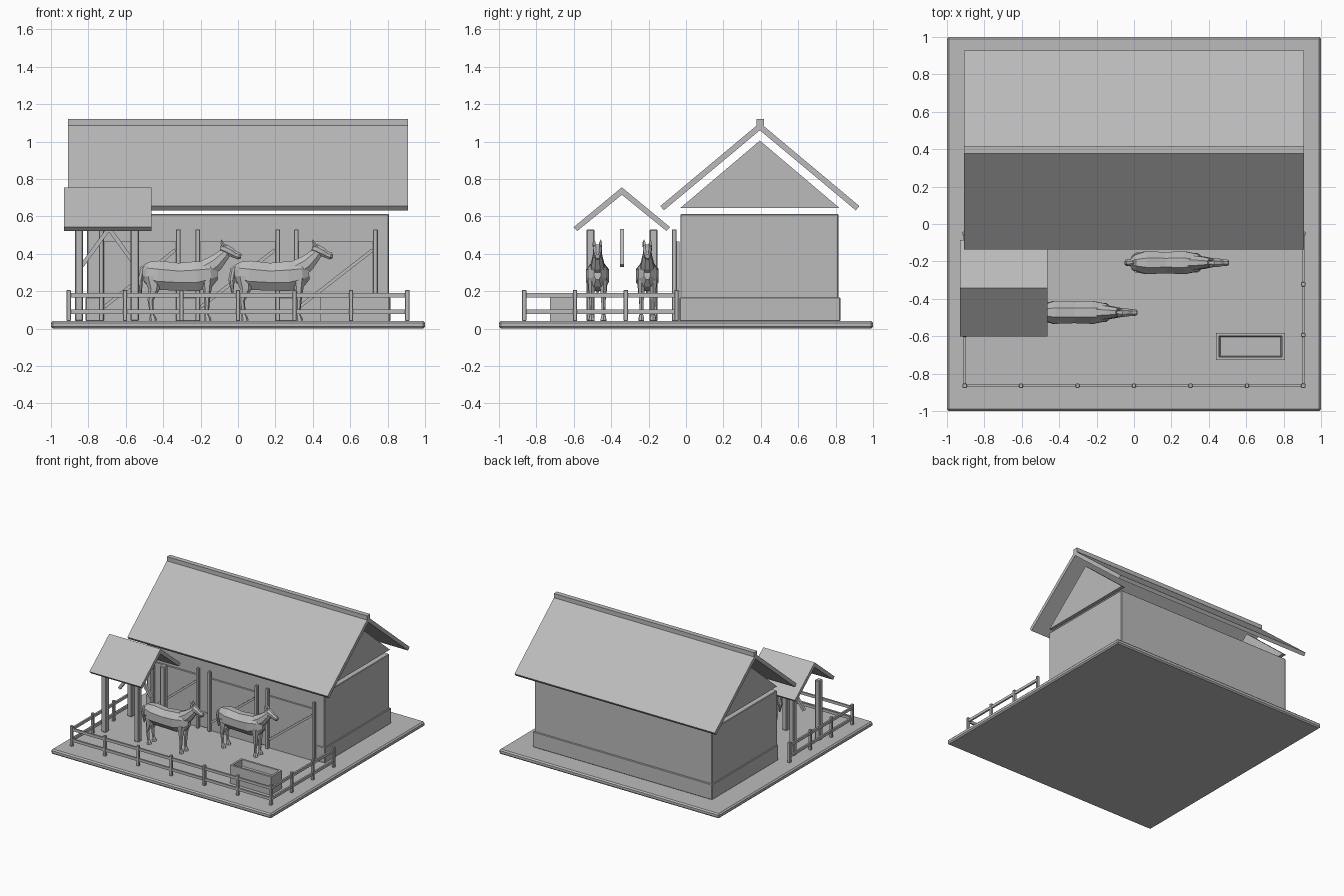
import bpy, bmesh, math
from mathutils import Vector

if "Cube" in bpy.data.objects:
    bpy.data.objects.remove(bpy.data.objects["Cube"])

grey = bpy.data.materials.new("plain_grey")
grey.diffuse_color = (0.5, 0.5, 0.5, 1)
grey.use_nodes = True
grey.node_tree.nodes["Principled BSDF"].inputs["Base Color"].default_value = grey.diffuse_color


def finish(name, bm):
    bmesh.ops.recalc_face_normals(bm, faces=bm.faces)
    me = bpy.data.meshes.new(name)
    bm.to_mesh(me)
    bm.free()
    ob = bpy.data.objects.new(name, me)
    me.materials.append(grey)
    bpy.context.collection.objects.link(ob)
    return ob


def box(name, x0, x1, y0, y1, z0, z1, bevel=0):
    bm = bmesh.new()
    bmesh.ops.create_cube(bm, size=1)
    for v in bm.verts:
        v.co = ((x0 + x1) / 2 + v.co.x * (x1 - x0),
                (y0 + y1) / 2 + v.co.y * (y1 - y0),
                (z0 + z1) / 2 + v.co.z * (z1 - z0))
    if bevel:
        bmesh.ops.bevel(bm, geom=bm.edges[:], offset=bevel, segments=1, affect='EDGES')
    return finish(name, bm)


def post(name, x, y, w, z1, z0=0.04):
    return box(name, x - w / 2, x + w / 2, y - w / 2, y + w / 2, z0, z1, w * 0.12)


def prism(name, profile, x0, x1):
    """Extrude a (y, z) profile along x."""
    bm = bmesh.new()
    f = bm.faces.new([bm.verts.new((x0, y, z)) for y, z in profile])
    r = bmesh.ops.extrude_face_region(bm, geom=[f])
    for v in r["geom"]:
        if isinstance(v, bmesh.types.BMVert):
            v.co.x = x1
    return finish(name, bm)


def brace(name, a, b, y, w):
    """Square bar between two (x, z) points at depth y."""
    d = Vector((b[0] - a[0], b[1] - a[1])).normalized() * w / 2
    bm = bmesh.new()
    rings = []
    for yy in (y - w / 2, y + w / 2):
        rings.append([bm.verts.new((p[0] + s * -d.y, yy, p[1] + s * d.x))
                      for p, s in ((a, 1), (a, -1), (b, -1), (b, 1))])
    bm.faces.new(rings[0])
    bm.faces.new(rings[1])
    for i in range(4):
        j = (i + 1) % 4
        bm.faces.new((rings[0][i], rings[0][j], rings[1][j], rings[1][i]))
    return finish(name, bm)


def loft(bm, rings, y=0, sides=8):
    """Skin over (x, z, half width, half depth) sections following a path in x-z."""
    loops = []
    for i, (x, z, ry, rt) in enumerate(rings):
        a, b = rings[max(i - 1, 0)], rings[min(i + 1, len(rings) - 1)]
        t = Vector((b[0] - a[0], b[1] - a[1])).normalized()
        loop = []
        for k in range(sides):
            ang = 2 * math.pi * (k + 0.5) / sides
            u = math.sin(ang) * rt
            loop.append(bm.verts.new((x - t.y * u, y + math.cos(ang) * ry, z + t.x * u)))
        loops.append(loop)
    for p, q in zip(loops, loops[1:]):
        for k in range(sides):
            j = (k + 1) % sides
            bm.faces.new((p[k], p[j], q[j], q[k]))
    bm.faces.new(loops[0])
    bm.faces.new(loops[-1])


# Ground slab
box("ground_slab", -1, 1, -1, 1, 0, 0.04, 0.01)

# Stable building
box("stable_walls", -0.807, 0.807, -0.03, 0.815, 0.04, 0.612, 0.004)
box("stable_plinth", -0.815, 0.815, -0.034, 0.825, 0.04, 0.167, 0.004)
for s in (-1, 1):
    prism("gable", [(-0.03, 0.645), (0.82, 0.645), (0.395, 1.005)], s * 0.777, s * 0.807)


def roof(name, y, x0, x1, top, inner, outer_eave, inner_eave):
    for s in (-1, 1):
        prism(name, [(y, top), (y + s * outer_eave[0], outer_eave[1]),
                     (y + s * inner_eave[0], inner_eave[1]), (y, inner)], x0, x1)


roof("stable_roof", 0.395, -0.91, 0.91, 1.1, 1.06, (0.532, 0.655), (0.513, 0.632))
box("ridge_cap", -0.91, 0.91, 0.376, 0.416, 1.085, 1.12)

# Stall doors with frames and braces
for x0, x1 in ((-0.73, -0.32), (-0.215, 0.212), (0.312, 0.735)):
    for x in (x0, x1):
        post("stall_post", x, -0.063, 0.025, 0.53)
    box("stall_door", x0, x1, -0.05, -0.035, 0.04, 0.465)
    brace("stall_brace", (x0 + 0.015, 0.115), (x1 - 0.015, 0.42), -0.058, 0.018)

# Open shelter
roof("shelter_roof", -0.343, -0.93, -0.463, 0.755, 0.715, (0.258, 0.542), (0.238, 0.522))
for x in (-0.85, -0.552):
    for y in (-0.511, -0.174):
        post("shelter_post", x, y, 0.043, 0.53)
brace("shelter_brace", (-0.835, 0.335), (-0.697, 0.525), -0.343, 0.022)
brace("shelter_brace", (-0.545, 0.335), (-0.683, 0.525), -0.343, 0.022)

# Fence
spots = [(-0.905 + i * 0.3017, -0.865) for i in range(7)]
spots += [(s * 0.905, -0.865 + i * 0.2715) for s in (-1, 1) for i in range(1, 4)]
for x, y in spots:
    post("fence_post", x, y, 0.022, 0.207)
for z in (0.09, 0.178):
    box("front_rail", -0.905, 0.905, -0.872, -0.858, z - 0.011, z + 0.011)
    for s in (-0.905, 0.905):
        box("side_rail", s - 0.007, s + 0.007, -0.865, -0.05, z - 0.011, z + 0.011)

# Trough with a sunken basin
trough = box("trough", 0.438, 0.807, -0.727, -0.583, 0.04, 0.19)
bm = bmesh.new()
bm.from_mesh(trough.data)
top = max(bm.faces, key=lambda f: f.calc_center_median().z)
bmesh.ops.inset_region(bm, faces=[top], thickness=0.022)
r = bmesh.ops.extrude_face_region(bm, geom=[top])
basin = [v for v in r["geom"] if isinstance(v, bmesh.types.BMVert)]
bmesh.ops.delete(bm, geom=[top], context='FACES')
for v in basin:
    v.co.z -= 0.05
    v.co.x += 0.008 if v.co.x < 0.62 else -0.008
    v.co.y += 0.006 if v.co.y < -0.655 else -0.006
bm.to_mesh(trough.data)
bm.free()

# Horses
body = [(-0.02, 0.30, 0.02, 0.03), (0.0, 0.30, 0.045, 0.062), (0.06, 0.285, 0.066, 0.085),
        (0.17, 0.277, 0.062, 0.08), (0.27, 0.28, 0.066, 0.086),
        (0.345, 0.292, 0.05, 0.072), (0.38, 0.295, 0.02, 0.035)]
neck = [(0.30, 0.305, 0.045, 0.06), (0.37, 0.35, 0.035, 0.048),
        (0.415, 0.395, 0.025, 0.034), (0.435, 0.425, 0.018, 0.025)]
head = [(0.395, 0.43, 0.014, 0.015), (0.42, 0.425, 0.026, 0.028), (0.45, 0.41, 0.024, 0.026),
        (0.475, 0.395, 0.018, 0.02), (0.495, 0.388, 0.02, 0.021), (0.507, 0.386, 0.012, 0.012)]
tail = [(0.005, 0.34, 0.012, 0.012), (-0.025, 0.315, 0.018, 0.018),
        (-0.035, 0.26, 0.02, 0.018), (-0.03, 0.19, 0.006, 0.006)]
hind = [(0.035, 0.28, 0.026, 0.05), (0.04, 0.21, 0.02, 0.03), (0.022, 0.15, 0.012, 0.015),
        (0.03, 0.075, 0.01, 0.011), (0.034, 0.06, 0.015, 0.017), (0.038, 0.04, 0.017, 0.02)]
fore = [(0.325, 0.27, 0.024, 0.035), (0.325, 0.20, 0.018, 0.022), (0.325, 0.14, 0.013, 0.014),
        (0.322, 0.075, 0.01, 0.011), (0.326, 0.06, 0.015, 0.016), (0.33, 0.04, 0.017, 0.019)]
for dx, dy in ((0, -0.207), (-0.49, -0.473)):
    bm = bmesh.new()
    for part in (body, neck, head, tail):
        loft(bm, part)
    for s in (-1, 1):
        loft(bm, hind, s * 0.033, 6)
        loft(bm, fore, s * 0.031, 6)
        loft(bm, [(0.415, 0.44, 0.01, 0.01), (0.405, 0.458, 0.009, 0.009),
                  (0.4, 0.475, 0.001, 0.001)], s * 0.017, 5)
    bmesh.ops.translate(bm, verts=bm.verts, vec=(dx, dy, 0))
    finish("horse", bm)
